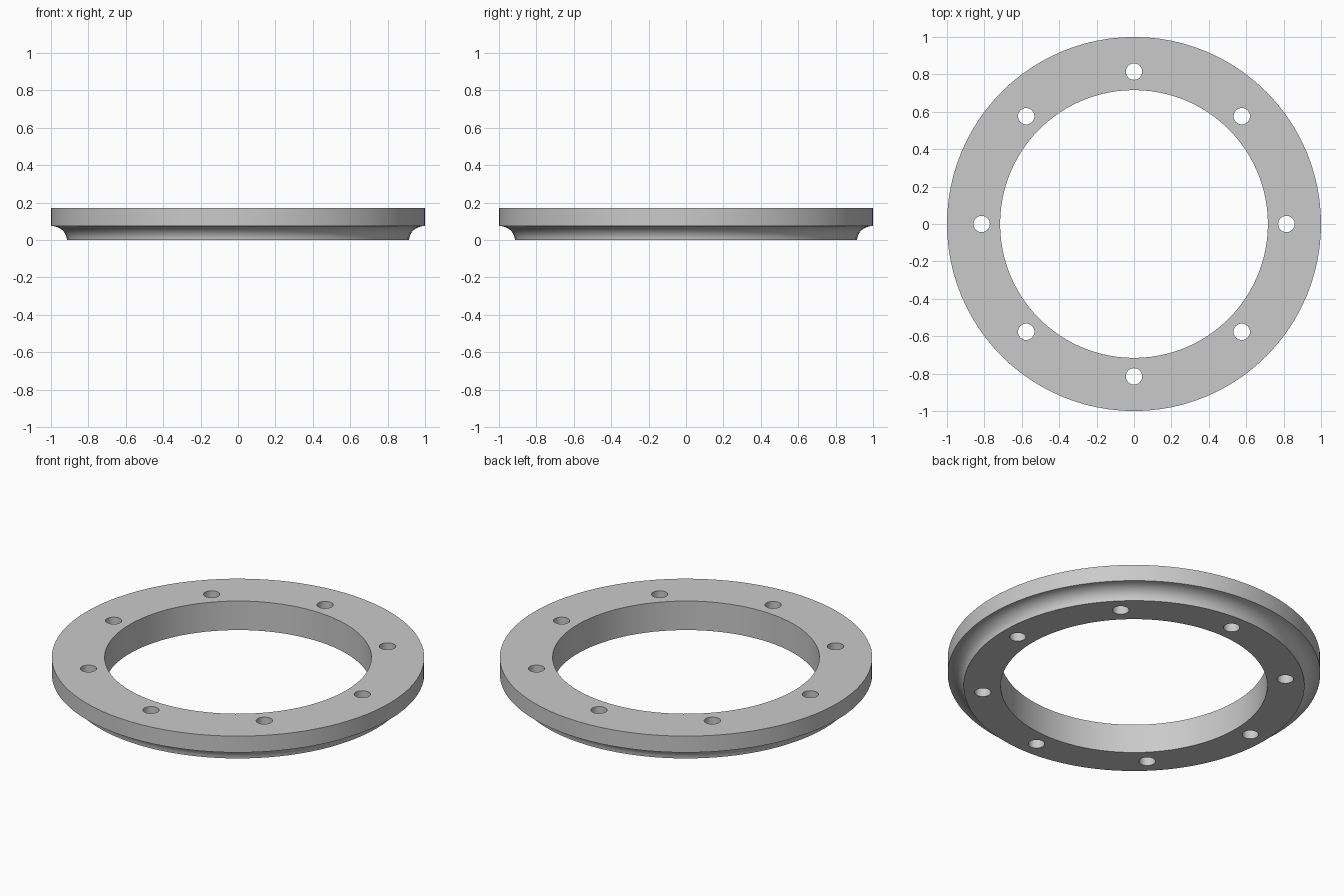
import bpy, bmesh
from math import cos, sin, pi, radians

cube = bpy.data.objects.get("Cube")
if cube:
    bpy.data.objects.remove(cube, do_unlink=True)

INNER, OUTER, FOOT = 0.716, 1.0, 0.915
HEIGHT, RIM_BOTTOM = 0.172, 0.075
SEGMENTS, COVE_STEPS = 96, 10
HOLES, HOLE_RADIUS, BOLT_CIRCLE = 8, 0.044, 0.815

# Single plain grey
grey = bpy.data.materials.new("grey")
grey.use_nodes = True
grey.diffuse_color = (0.59, 0.59, 0.59, 1)
grey.node_tree.nodes["Principled BSDF"].inputs["Base Color"].default_value = grey.diffuse_color


def add_object(name, bm):
    bmesh.ops.recalc_face_normals(bm, faces=bm.faces)
    mesh = bpy.data.meshes.new(name)
    bm.to_mesh(mesh)
    bm.free()
    mesh.materials.append(grey)
    obj = bpy.data.objects.new(name, mesh)
    bpy.context.collection.objects.link(obj)
    return obj


# Ring cross-section: flat foot, concave cove, upright rim
profile = [(INNER, HEIGHT), (INNER, 0)]
for i in range(COVE_STEPS + 1):
    a = pi / 2 * i / COVE_STEPS
    profile.append((OUTER - (OUTER - FOOT) * cos(a), RIM_BOTTOM * sin(a)))
profile.append((OUTER, HEIGHT))

bm = bmesh.new()
verts = [bm.verts.new((r, 0, z)) for r, z in profile]
edges = [bm.edges.new((v, verts[(i + 1) % len(verts)])) for i, v in enumerate(verts)]
bmesh.ops.spin(bm, geom=verts + edges, cent=(0, 0, 0), axis=(0, 0, 1),
               angle=2 * pi, steps=SEGMENTS, use_merge=True)
bmesh.ops.remove_doubles(bm, verts=bm.verts, dist=0.0001)
ring = add_object("flange_ring", bm)

# Bolt hole cutters, evenly spaced on the bolt circle
bm = bmesh.new()
for i in range(HOLES):
    a = 2 * pi * i / HOLES
    made = bmesh.ops.create_cone(bm, cap_ends=True, segments=32, radius1=HOLE_RADIUS,
                                 radius2=HOLE_RADIUS, depth=HEIGHT * 2)
    bmesh.ops.translate(bm, verts=made["verts"],
                        vec=(BOLT_CIRCLE * cos(a), BOLT_CIRCLE * sin(a), HEIGHT / 2))
cutter = add_object("bolt_hole_cutter", bm)
cutter.hide_render = True

# Drill the holes, then drop the cutter
drill = ring.modifiers.new("bolt_holes", "BOOLEAN")
drill.operation = "DIFFERENCE"
drill.solver = "EXACT"
drill.object = cutter
bpy.ops.object.select_all(action="DESELECT")
ring.select_set(True)
bpy.context.view_layer.objects.active = ring
bpy.ops.object.modifier_apply(modifier=drill.name)
bpy.data.objects.remove(cutter, do_unlink=True)
bpy.ops.object.shade_smooth_by_angle(angle=radians(30))
